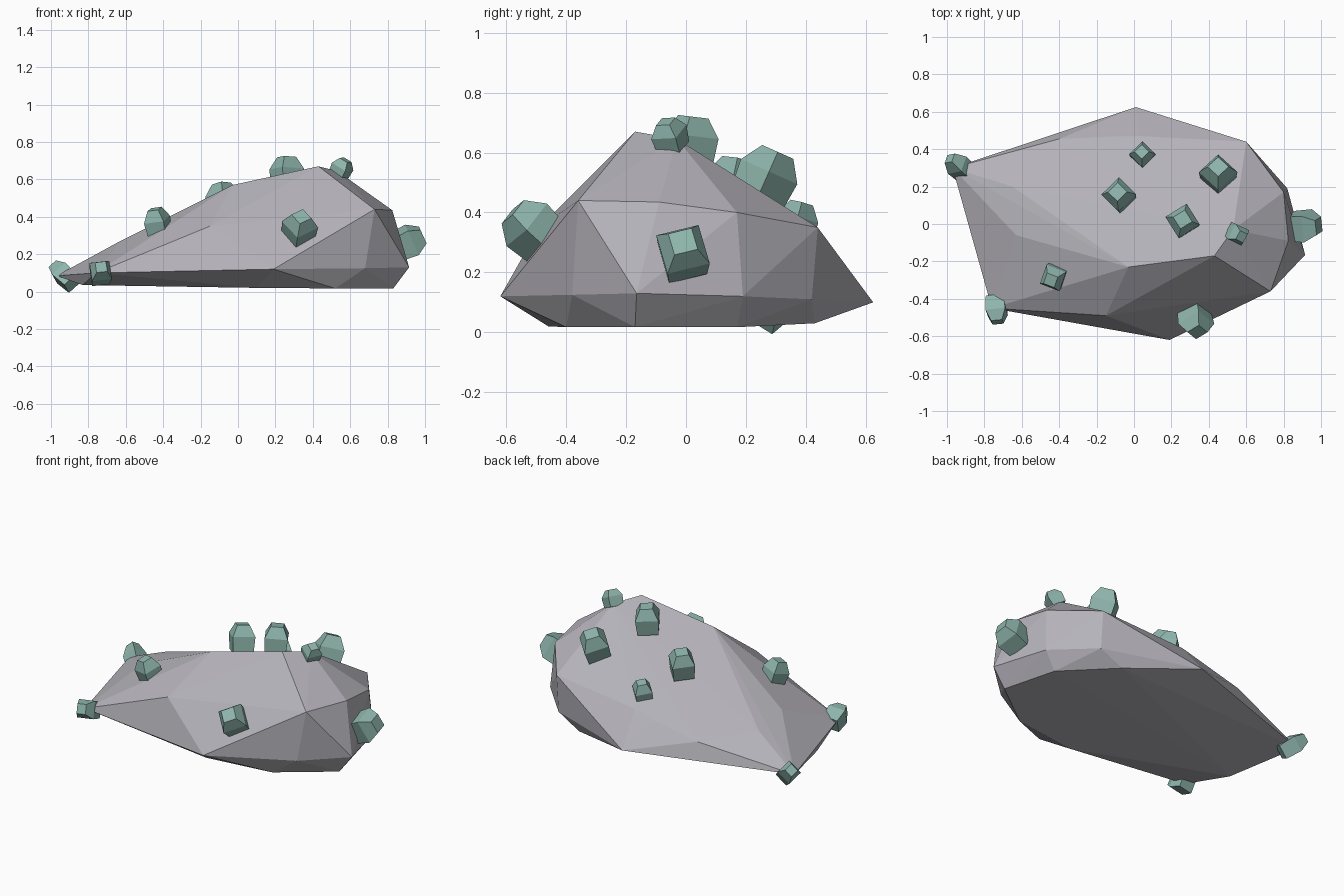
import bpy, bmesh, math
from mathutils import Vector, Matrix


def material(name, rgb):
    m = bpy.data.materials.new(name)
    m.diffuse_color = (*rgb, 1)
    return m


stone = material("grey stone", (0.46, 0.45, 0.49))
green = material("sage green crystal", (0.27, 0.46, 0.41))


def finish(bm, name, mat):
    bmesh.ops.recalc_face_normals(bm, faces=bm.faces)
    mesh = bpy.data.meshes.new(name)
    bm.to_mesh(mesh)
    bm.free()
    mesh.materials.append(mat)
    ob = bpy.data.objects.new(name, mesh)
    bpy.context.collection.objects.link(ob)
    return ob


# Boulder: faceted hull around its corner points
corners = [
    # crest
    (0.43, -0.17, 0.67), (0.53, -0.03, 0.645), (-0.03, -0.23, 0.57),
    # shoulders
    (0.73, -0.36, 0.44), (0.825, -0.09, 0.435), (0.80, 0.17, 0.40),
    (0.60, 0.44, 0.35),
    (0.03, 0.47, 0.30), (-0.10, 0.47, 0.265), (-0.40, 0.455, 0.20),
    (-0.63, -0.06, 0.27), (-0.65, 0.20, 0.24), (-0.15, -0.49, 0.35),
    # widest rim
    (-0.97, 0.30, 0.085), (-0.76, -0.45, 0.10), (0.19, -0.62, 0.12),
    (0.68, -0.38, 0.125), (0.915, -0.165, 0.13), (0.82, 0.19, 0.12),
    (0.60, 0.42, 0.11), (0.01, 0.625, 0.10),
    # underside
    (-0.83, -0.13, 0.035), (0.10, -0.46, 0.02), (0.52, -0.40, 0.017),
    (0.83, -0.17, 0.017), (0.74, 0.17, 0.017), (0.45, 0.43, 0.03),
]
bm = bmesh.new()
for c in corners:
    bm.verts.new(c)
bmesh.ops.convex_hull(bm, input=bm.verts)
loose = [v for v in bm.verts if not v.link_faces]
bmesh.ops.delete(bm, geom=loose, context='VERTS')
finish(bm, "boulder", stone)


# Crystal: square shaft with a bevelled tip, centred on its middle
def crystal(name, centre, axis, half, height, spin):
    bm = bmesh.new()
    rings = []
    for t, s in ((-0.5, 0.9), (0.1, 1.0), (0.5, 0.55)):
        rings.append([bm.verts.new((sx * half * s, sy * half * s, t * height))
                      for sx, sy in ((-1, -1), (1, -1), (1, 1), (-1, 1))])
    for a, b in zip(rings, rings[1:]):
        for i in range(4):
            j = (i + 1) % 4
            bm.faces.new((a[i], a[j], b[j], b[i]))
    bm.faces.new(rings[0][::-1])
    bm.faces.new(rings[-1])
    turn = Vector((0, 0, 1)).rotation_difference(Vector(axis))
    bm.transform(Matrix.Translation(centre) @ turn.to_matrix().to_4x4()
                 @ Matrix.Rotation(math.radians(spin), 4, 'Z'))
    finish(bm, name, green)


# centre, axis, half width, height, spin
crystals = [
    ((-0.935, 0.305, 0.09), (-0.55, 0.5, 0.5), 0.048, 0.165, -5),
    ((-0.735, -0.46, 0.105), (0.05, -0.85, 0.35), 0.053, 0.14, 10),
    ((-0.43, -0.285, 0.37), (-0.2, -0.2, 0.9), 0.056, 0.15, -20),
    ((-0.08, 0.155, 0.50), (-0.1, 0.2, 0.95), 0.066, 0.16, 45),
    ((0.045, 0.37, 0.37), (-0.05, 0.25, 0.95), 0.050, 0.13, 45),
    ((0.26, 0.015, 0.64), (0.0, 0.12, 1.0), 0.067, 0.16, 32),
    ((0.45, 0.27, 0.52), (0.0, 0.4, 0.9), 0.073, 0.18, 45),
    ((0.555, -0.055, 0.66), (0.4, -0.25, 0.85), 0.046, 0.10, -27),
    ((0.33, -0.52, 0.348), (0.1, -0.65, 0.6), 0.070, 0.16, 40),
    ((0.915, -0.01, 0.27), (0.88, 0.0, 0.4), 0.073, 0.16, 15),
]
for i, spec in enumerate(crystals, 1):
    crystal(f"crystal_{i}", *spec)
